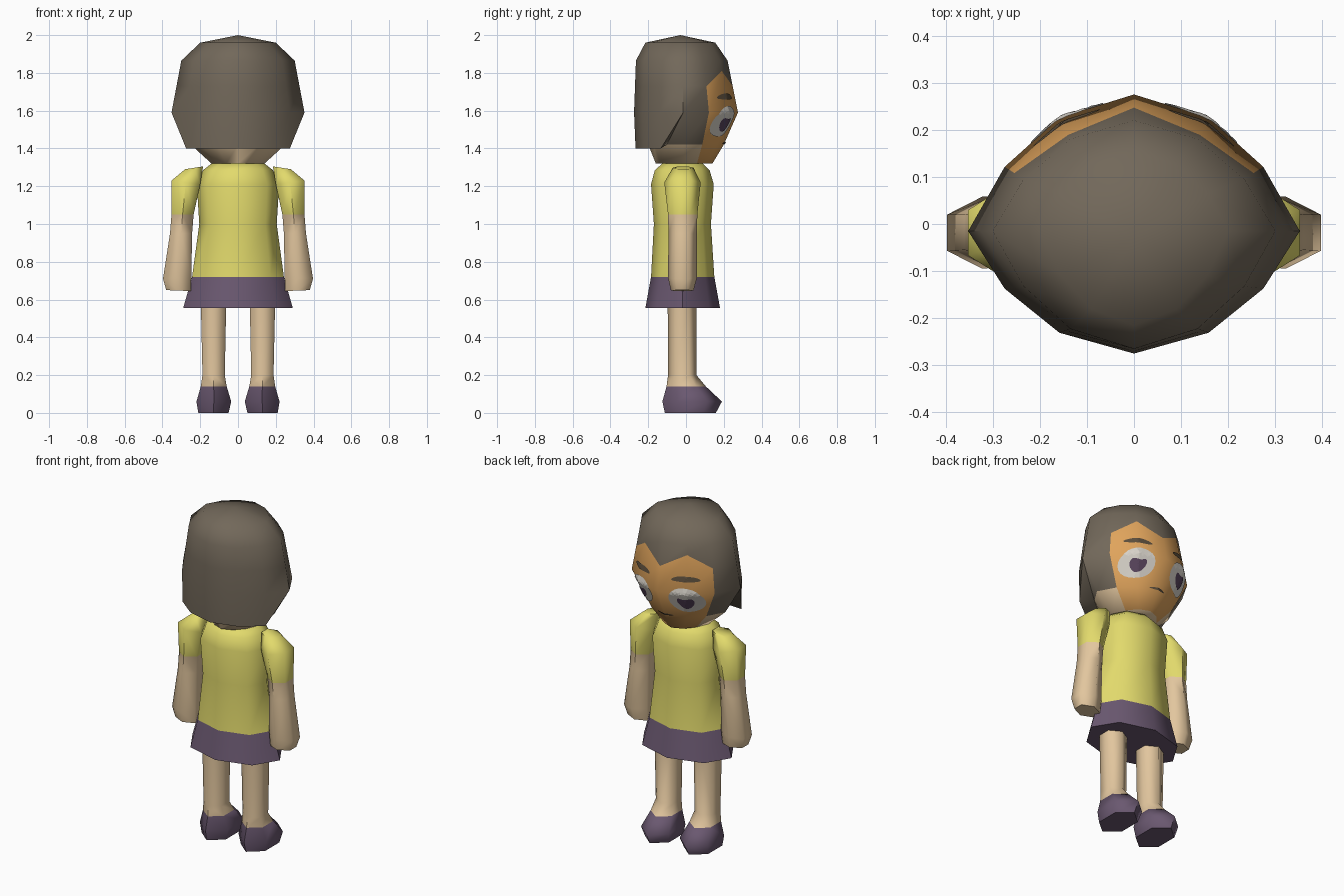
import bpy, bmesh, math
from mathutils import Vector
from mathutils.bvhtree import BVHTree

if "Cube" in bpy.data.objects:
    bpy.data.objects.remove(bpy.data.objects["Cube"])


def material(name, rgb):
    m = bpy.data.materials.new(name)
    lin = [((c / 255 + 0.055) / 1.055) ** 2.4 for c in rgb]
    m.diffuse_color = (*lin, 1)
    m.use_nodes = True
    m.node_tree.nodes["Principled BSDF"].inputs["Base Color"].default_value = m.diffuse_color
    return m


HAIR = material("hair brown", (114, 104, 90))
SKIN = material("skin tan", (226, 198, 158))
FACE = material("face orange", (224, 164, 92))
SHIRT = material("shirt yellow", (226, 218, 108))
PURPLE = material("cloth purple", (106, 88, 112))
WHITE = material("eye white", (216, 211, 202))
IRIS = material("iris purple", (88, 68, 92))
BROW = material("brow brown", (92, 78, 60))


def finish(bm, name, mats, angle=50):
    bmesh.ops.recalc_face_normals(bm, faces=bm.faces)
    me = bpy.data.meshes.new(name)
    bm.to_mesh(me)
    bm.free()
    for m in mats:
        me.materials.append(m)
    ob = bpy.data.objects.new(name, me)
    bpy.context.collection.objects.link(ob)
    bpy.ops.object.select_all(action='DESELECT')
    ob.select_set(True)
    bpy.context.view_layer.objects.active = ob
    bpy.ops.object.shade_smooth_by_angle(angle=math.radians(angle))
    return ob


def loft(name, rings, mats, bands, angle=50):
    """Skin closed rings of points, one material index per band, with caps."""
    bm = bmesh.new()
    vs = [[bm.verts.new(p) for p in r] for r in rings]
    n = len(vs[0])
    for a, b, mi in zip(vs, vs[1:], bands):
        for k in range(n):
            j = (k + 1) % n
            bm.faces.new((a[k], a[j], b[j], b[k])).material_index = mi
    bm.faces.new(vs[0]).material_index = bands[0]
    bm.faces.new(vs[-1]).material_index = bands[-1]
    return finish(bm, name, mats, angle)


def hexring(x0, x1, y0, y1, z0, z1):
    """Hexagon pointed to front and back; z0 inner side, z1 outer side."""
    out = []
    for u, v in ((0, 1), (1, .5), (1, -.5), (0, -1), (-1, -.5), (-1, .5)):
        t = (u + 1) / 2
        out.append((x0 + (x1 - x0) * t, (y0 + y1) / 2 + v * (y1 - y0) / 2,
                    z0 + (z1 - z0) * t))
    return out


def mirrored(rings, s):
    return [[(s * x, y, z) for x, y, z in r] for r in rings]


# Head: twelve columns, starting at the face and going round
CY = -0.015
quarter = [(0, 1), (.45, .83), (.78, .47), (1, 0)]
unit = quarter + [(u, -v) for u, v in quarter[2::-1]]
unit += [(-u, v) for u, v in unit[5:0:-1]]


def head_ring(z, rx, front, back):
    return [Vector((u * rx, CY + v * ((front - CY) if v > 0 else (CY - back)), z))
            for u, v in unit]


crown = head_ring(1.96, .20, .155, -.215)
upper = head_ring(1.865, .30, .22, -.265)
middle = head_ring(1.59, .352, .275, -.275)
jaw = head_ring(1.42, .25, .20, -.20)
chin = head_ring(1.32, .14, .14, -.16)
hair_tips = head_ring(1.40, .352, .20, -.267)
hairline = []
for k in range(12):
    z = 1.81 if k in (1, 11) else 1.73
    hairline.append(upper[k].lerp(middle[k], (1.865 - z) / .275))

bm = bmesh.new()
C, U, L, M, J, N = [[bm.verts.new(p) for p in r]
                    for r in (crown, upper, hairline, middle, jaw, chin)]
tips = {k: bm.verts.new(hair_tips[k]) for k in range(4, 9)}
top = bm.verts.new((0, -.03, 2.0))


def face(mi, *vs):
    bm.faces.new(vs).material_index = mi


for k in range(12):
    j = (k + 1) % 12
    front = k in (10, 11, 0, 1)
    face(0, top, C[k], C[j])
    face(0, C[k], C[j], U[j], U[k])
    face(0, U[k], U[j], L[j], L[k])
    face(1 if front else 0, L[k], L[j], M[j], M[k])
    face(1 if front else 2, J[k], J[j], N[j], N[k])
    if 4 <= k <= 7:      # hanging hair at the back and its underside
        face(0, M[k], M[j], tips[j], tips[k])
        face(0, tips[k], tips[j], J[j], J[k])
    elif k in (3, 8):    # slanted side edge of the hanging hair
        a, b = (k, j) if k == 3 else (j, k)
        face(0, M[a], M[b], tips[b])
        face(0, M[a], tips[b], J[b])
        face(0, M[a], J[b], J[a])
    else:
        face(1 if front else 0, M[k], M[j], J[j], J[k])
face(2, *N)
bmesh.ops.recalc_face_normals(bm, faces=bm.faces)
surface = BVHTree.FromBMesh(bm)
finish(bm, "head", [HAIR, FACE, SKIN], 60)


# Painted face details, laid closely over the face surface
def plate(name, mat, cx, cz, shape, lift, steps=24, rings=7):
    b = bmesh.new()

    def put(u, v):
        hit, nor, _, _ = surface.ray_cast(Vector((cx + u, 1, cz + v)), Vector((0, -1, 0)))
        return b.verts.new(hit + nor * lift)

    mid = put(0, 0)
    prev = None
    for r in range(1, rings + 1):
        cur = []
        for i in range(steps):
            u, v = shape(2 * math.pi * i / steps)
            cur.append(put(u * r / rings, v * r / rings))
        for i in range(steps):
            j = (i + 1) % steps
            b.faces.new((mid, cur[i], cur[j]) if prev is None
                        else (prev[i], cur[i], cur[j], prev[j]))
        prev = cur
    bmesh.ops.recalc_face_normals(b, faces=b.faces)
    if sum(f.normal.y for f in b.faces) < 0:
        bmesh.ops.reverse_faces(b, faces=b.faces)
    me = bpy.data.meshes.new(name)
    b.to_mesh(me)
    b.free()
    me.materials.append(mat)
    bpy.context.collection.objects.link(bpy.data.objects.new(name, me))


def oval(rx, rz):
    return lambda a: (rx * math.cos(a), rz * math.sin(a))


def heart(a):
    notch = 1 - .45 * max(0, math.sin(a)) ** 6
    narrow = 1 + .3 * math.sin(a)
    return .038 * math.cos(a) * narrow, .042 * math.sin(a) * notch


def brow(a):
    u = math.cos(a)
    return .07 * u, .016 * math.sin(a) - .008 * u * u


for s, side in ((1, "right"), (-1, "left")):
    plate("eye_" + side, WHITE, s * .14, 1.545, oval(.086, .08), .005)
    plate("iris_" + side, IRIS, s * .14, 1.535, heart, .009)
    plate("brow_" + side, BROW, s * .14, 1.675, brow, .005)
plate("mouth", BROW, 0, 1.43, oval(.05, .006), .005)


# Torso and skirt: eight sides
def octring(z, rx, front, back):
    c, r = (front + back) / 2, (front - back) / 2
    return [(rx * math.sin(i * math.pi / 4), c + r * math.cos(i * math.pi / 4), z)
            for i in range(8)]


loft("shirt", [octring(*r) for r in (
    (1.32, .14, .09, -.125), (1.285, .185, .125, -.165), (1.21, .218, .147, -.185),
    (1.0, .205, .132, -.17), (.72, .243, .15, -.185))], [SHIRT], [0] * 4, 60)
loft("skirt", [octring(.72, .243, .15, -.185), octring(.555, .29, .18, -.215)],
     [PURPLE], [0])

# Arms with sleeves, legs with shoes
arm = [hexring(*r) for r in (
    (.185, .28, -.07, .04, 1.305, 1.29), (.20, .352, -.115, .078, 1.21, 1.23),
    (.235, .352, -.095, .06, 1.05, 1.05), (.243, .36, -.093, .058, .95, .95),
    (.247, .397, -.095, .058, .72, .71), (.25, .38, -.08, .04, .645, .65))]
leg = [hexring(*r) for r in (
    (.062, .197, -.097, .055, .60, .60), (.07, .188, -.095, .055, .20, .20),
    (.06, .197, -.103, .105, .14, .14))]
shoe = [hexring(*r) for r in (
    (.06, .197, -.103, .105, .14, .14), (.036, .22, -.125, .19, .06, .06),
    (.05, .21, -.112, .158, 0, 0))]
for s, side in ((1, "right"), (-1, "left")):
    loft("arm_" + side, mirrored(arm, s), [SHIRT, SKIN], [0, 0, 1, 1, 1], 65)
    loft("leg_" + side, mirrored(leg, s), [SKIN], [0, 0], 65)
    loft("shoe_" + side, mirrored(shoe, s), [PURPLE], [0, 0], 65)
